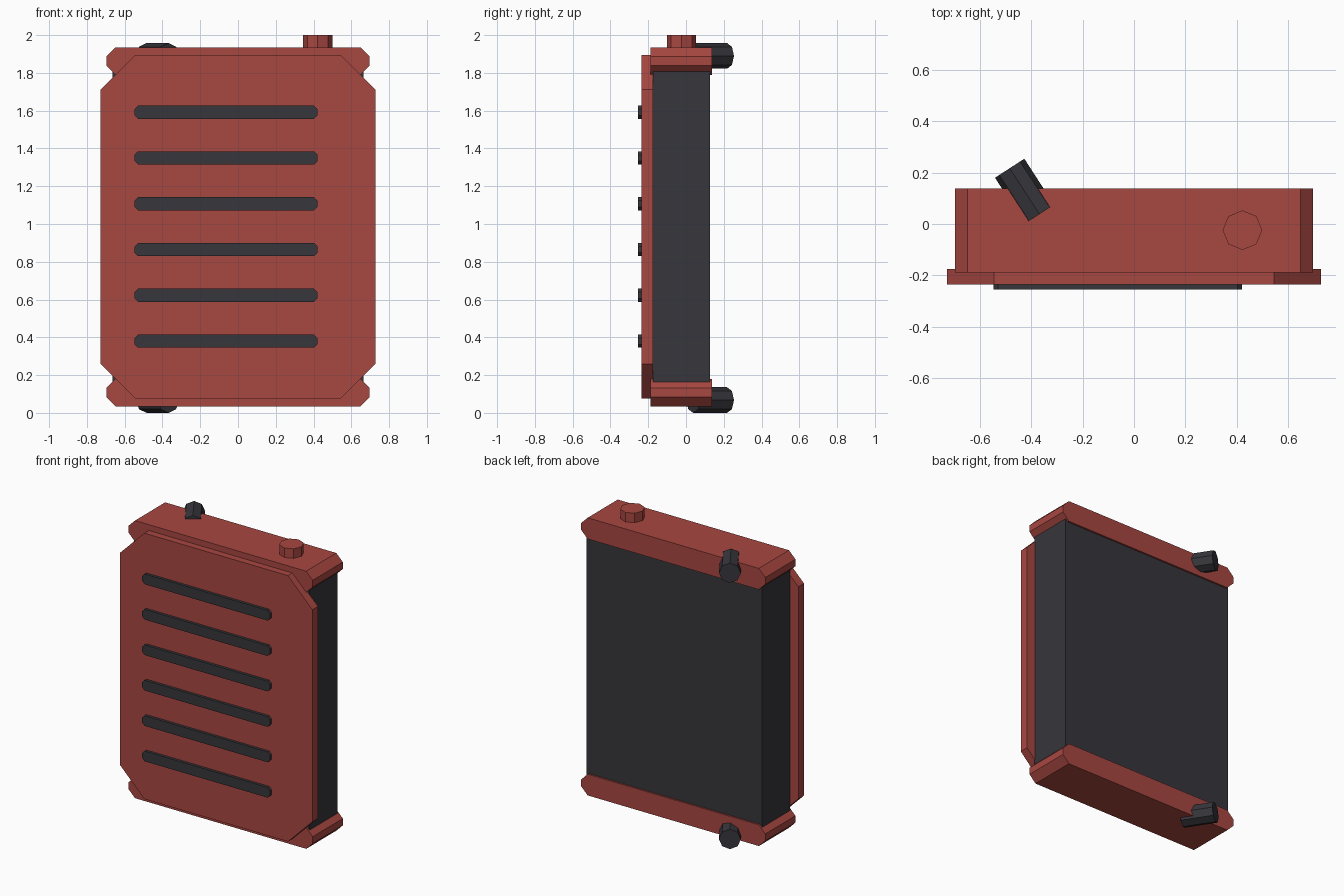
import bpy
import bmesh
from math import pi
from mathutils import Vector

cube = bpy.data.objects.get("Cube")
if cube:
    bpy.data.objects.remove(cube, do_unlink=True)


def make_material(name, rgb):
    mat = bpy.data.materials.new(name)
    mat.use_nodes = True
    mat.diffuse_color = (*rgb, 1)
    mat.node_tree.nodes["Principled BSDF"].inputs["Base Color"].default_value = (*rgb, 1)
    return mat


red = make_material("painted red", (0.39, 0.063, 0.053))
dark = make_material("dark grey", (0.038, 0.037, 0.045))


def finish(bm, name, mat):
    bmesh.ops.recalc_face_normals(bm, faces=bm.faces)
    mesh = bpy.data.meshes.new(name)
    bm.to_mesh(mesh)
    bm.free()
    mesh.materials.append(mat)
    obj = bpy.data.objects.new(name, mesh)
    bpy.context.collection.objects.link(obj)
    return obj


def panel(name, mat, x, y, z, cut=0):
    """Block over the given ranges, its four front-to-back edges chamfered by cut."""
    (x0, x1), (y0, y1), (z0, z1) = x, y, z
    if cut:
        outline = [(x0 + cut, z0), (x1 - cut, z0), (x1, z0 + cut), (x1, z1 - cut),
                   (x1 - cut, z1), (x0 + cut, z1), (x0, z1 - cut), (x0, z0 + cut)]
    else:
        outline = [(x0, z0), (x1, z0), (x1, z1), (x0, z1)]
    bm = bmesh.new()
    face = bm.faces.new([bm.verts.new((px, y0, pz)) for px, pz in outline])
    out = bmesh.ops.extrude_face_region(bm, geom=[face], use_keep_orig=True)
    verts = [v for v in out["geom"] if isinstance(v, bmesh.types.BMVert)]
    bmesh.ops.translate(bm, verts=verts, vec=(0, y1 - y0, 0))
    return finish(bm, name, mat)


def octagon_rod(name, mat, start, end, radius):
    """Eight-sided rod between two points."""
    start, end = Vector(start), Vector(end)
    axis = end - start
    bm = bmesh.new()
    bmesh.ops.create_cone(bm, cap_ends=True, segments=8, radius1=radius,
                          radius2=radius, depth=axis.length)
    obj = finish(bm, name, mat)
    obj.location = (start + end) / 2
    obj.rotation_euler = axis.to_track_quat("Z", "Y").to_euler()
    return obj


# Core and the two end tanks
panel("core", dark, (-0.665, 0.665), (-0.176, 0.126), (0.1, 1.87))
panel("top_tank", red, (-0.697, 0.697), (-0.188, 0.138), (1.79, 1.935), 0.049)
panel("bottom_tank", red, (-0.697, 0.697), (-0.188, 0.138), (0.035, 0.18), 0.049)

# Front plate with its raised slats
panel("front_plate", red, (-0.728, 0.728), (-0.236, -0.175), (0.075, 1.895), 0.184)
for i in range(6):
    z = 0.38 + i * 0.2424
    panel(f"slat_{i + 1}", dark, (-0.547, 0.42), (-0.255, -0.22),
          (z - 0.035, z + 0.035), 0.018)

# Filler cap
octagon_rod("filler_cap", red, (0.422, -0.024, 1.9), (0.422, -0.024, 2.0), 0.077)

# Hose stubs angled out of the back
for name, z in (("top_hose", 1.89), ("bottom_hose", 0.068)):
    octagon_rod(name, dark, (-0.368, 0.038, z), (-0.484, 0.217, z), 0.068)
